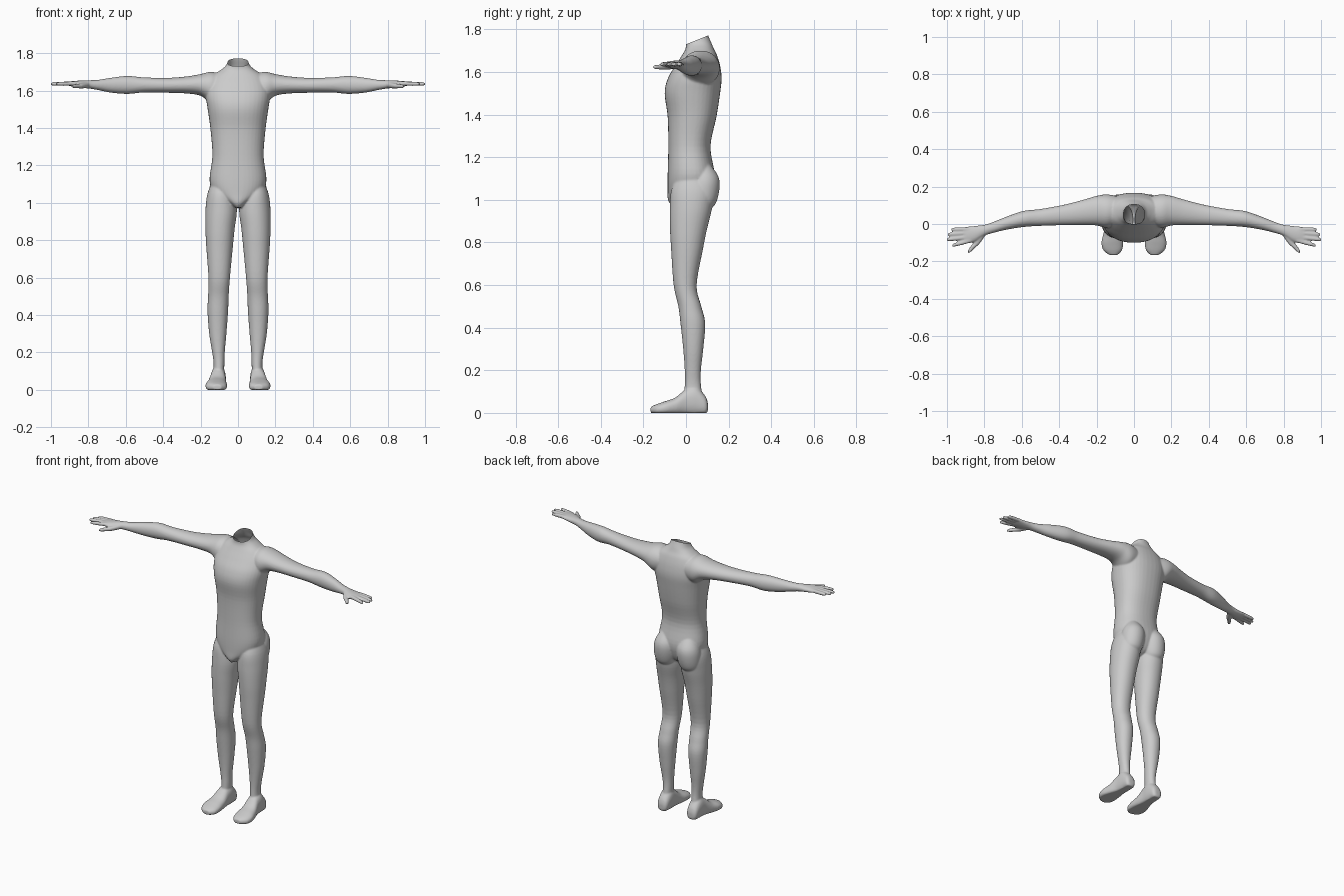
import bpy, bmesh, math
from mathutils import Vector

bm = bmesh.new()
AXES = {'x': (0, 1, 2), 'y': (1, 0, 2), 'z': (2, 0, 1)}


def smooth_rings(rings, steps):
    """Catmull-Rom interpolation through the given sections."""
    out = []
    for i in range(len(rings) - 1):
        p = [rings[max(0, min(len(rings) - 1, i + k))] for k in (-1, 0, 1, 2)]
        for s in range(steps):
            t = s / steps
            out.append([0.5 * (2 * b + (c - a) * t + (2 * a - 5 * b + 4 * c - d) * t * t
                               + (3 * b - a - 3 * c + d) * t ** 3) for a, b, c, d in zip(*p)])
    return out + [list(rings[-1])]


def loft(axis, rings, power=2.0, sides=(1,), n=40, steps=5):
    """Sections are (position, a min, a max, b min, b max) across the axis."""
    k, ia, ib = AXES[axis]
    for sx in sides:
        loops = []
        for t, a0, a1, b0, b1 in smooth_rings(rings, steps):
            loop = []
            for j in range(n):
                ang = 2 * math.pi * j / n
                c, s = math.cos(ang), math.sin(ang)
                co = Vector((0, 0, 0))
                co[k] = t
                co[ia] = (a0 + a1) / 2 + (a1 - a0) / 2 * math.copysign(abs(c) ** (2 / power), c)
                co[ib] = (b0 + b1) / 2 + (b1 - b0) / 2 * math.copysign(abs(s) ** (2 / power), s)
                co.x *= sx
                co.z = max(co.z, 0)
                loop.append(bm.verts.new(co))
            loops.append(loop)
        for p, q in zip(loops, loops[1:]):
            for j in range(n):
                bm.faces.new((p[j], p[(j + 1) % n], q[(j + 1) % n], q[j]))
        bm.faces.new(loops[0][::-1])
        bm.faces.new(loops[-1])


BOTH = (1, -1)

# torso and neck
torso = [(.975, .02, -.07, .06), (1.0, .055, -.085, .10), (1.05, .125, -.086, .125),
         (1.12, .152, -.086, .135), (1.25, .137, -.083, .115), (1.39, .147, -.086, .143),
         (1.50, .162, -.10, .16), (1.57, .172, -.085, .167), (1.63, .165, -.05, .160),
         (1.68, .135, -.018, .145), (1.71, .092, -.002, .130), (1.735, .064, 0, .120),
         (1.77, .053, 0, .105), (1.82, .055, 0, .09)]
loft('z', [(z, -w, w, f, b) for z, w, f, b in torso], 2.3)

# buttocks
loft('z', [(.95, .06, .10, .06, .10), (.98, .025, .145, .02, .138), (1.05, .008, .155, .01, .157),
           (1.11, .012, .145, .02, .152), (1.17, .04, .11, .05, .11)], 2.0, BOTH)

# legs
loft('z', [(1.13, .05, .13, -.03, .08), (1.05, .02, .163, -.068, .13), (.96, .006, .174, -.076, .122),
           (.86, .018, .174, -.075, .098), (.77, .027, .170, -.070, .080), (.60, .043, .158, -.058, .050),
           (.50, .050, .160, -.036, .072), (.42, .053, .163, -.026, .090), (.30, .062, .154, -.013, .081),
           (.20, .071, .138, -.006, .070), (.135, .073, .130, -.006, .070), (.06, .075, .133, -.01, .08)],
     2.1, BOTH)

# feet
foot = [(.103, .105, .018, .01, .045), (.09, .105, .034, -.008, .08), (.045, .105, .040, -.012, .125),
        (0, .107, .042, -.012, .112), (-.05, .112, .051, -.012, .072), (-.10, .116, .058, -.012, .054),
        (-.14, .114, .050, -.010, .040), (-.166, .11, .022, 0, .028)]
loft('y', [(y, c - w, c + w, z0, z1) for y, c, w, z0, z1 in foot], 2.3, BOTH)

# arms and palms
loft('x', [(.06, .01, .14, 1.56, 1.68), (.14, -.02, .158, 1.535, 1.70), (.20, -.008, .150, 1.572, 1.688),
           (.27, -.005, .130, 1.584, 1.676), (.37, -.006, .104, 1.588, 1.668), (.50, -.010, .080, 1.590, 1.670),
           (.59, -.016, .070, 1.582, 1.678), (.68, -.030, .040, 1.589, 1.668), (.75, -.047, .012, 1.603, 1.657),
           (.80, -.063, -.004, 1.611, 1.655), (.85, -.094, -.010, 1.615, 1.653),
           (.89, -.103, -.014, 1.622, 1.650), (.91, -.098, -.02, 1.628, 1.646)], 2.1, BOTH)

# fingers: base x, base y, tip x, tip y
for x0, y0, x1, y1 in ((.88, -.027, .978, -.030), (.88, -.047, .998, -.056),
                       (.88, -.069, 1.003, -.084), (.87, -.088, .974, -.115)):
    rings = []
    for t, r in ((0, .011), (.5, .0115), (.85, .010), (.96, .0075), (1, .003)):
        y, z = y0 + (y1 - y0) * t, 1.638 - .003 * t
        rings.append((x0 + (x1 - x0) * t, y - r, y + r, z - r, z + r))
    loft('x', rings, 2, BOTH, n=16)

# thumbs
loft('x', [(.79, -.055, -.015, 1.618, 1.645), (.825, -.105, -.055, 1.611, 1.641), (.85, -.128, -.090, 1.611, 1.637),
           (.875, -.152, -.120, 1.612, 1.634), (.888, -.158, -.140, 1.616, 1.630)], 2, BOTH, n=16)

bmesh.ops.recalc_face_normals(bm, faces=bm.faces)
mesh = bpy.data.meshes.new("body")
bm.to_mesh(mesh)
bm.free()
body = bpy.data.objects.new("body", mesh)
bpy.context.collection.objects.link(body)
bpy.context.view_layer.objects.active = body
body.select_set(True)

# fuse the parts into one skin
remesh = body.modifiers.new("fuse", 'REMESH')
remesh.mode = 'VOXEL'
remesh.voxel_size = .005
soften = body.modifiers.new("soften", 'SMOOTH')
soften.factor = .5
soften.iterations = 6
for m in ("fuse", "soften"):
    bpy.ops.object.modifier_apply(modifier=m)

# slanted open neck
bm = bmesh.new()
bm.from_mesh(body.data)
bmesh.ops.bisect_plane(bm, geom=bm.verts[:] + bm.edges[:] + bm.faces[:], plane_co=(0, 0, 1.73),
                       plane_no=(0, -.4, 1), clear_outer=True)
bm.to_mesh(body.data)
bm.free()
bpy.ops.object.shade_smooth()
